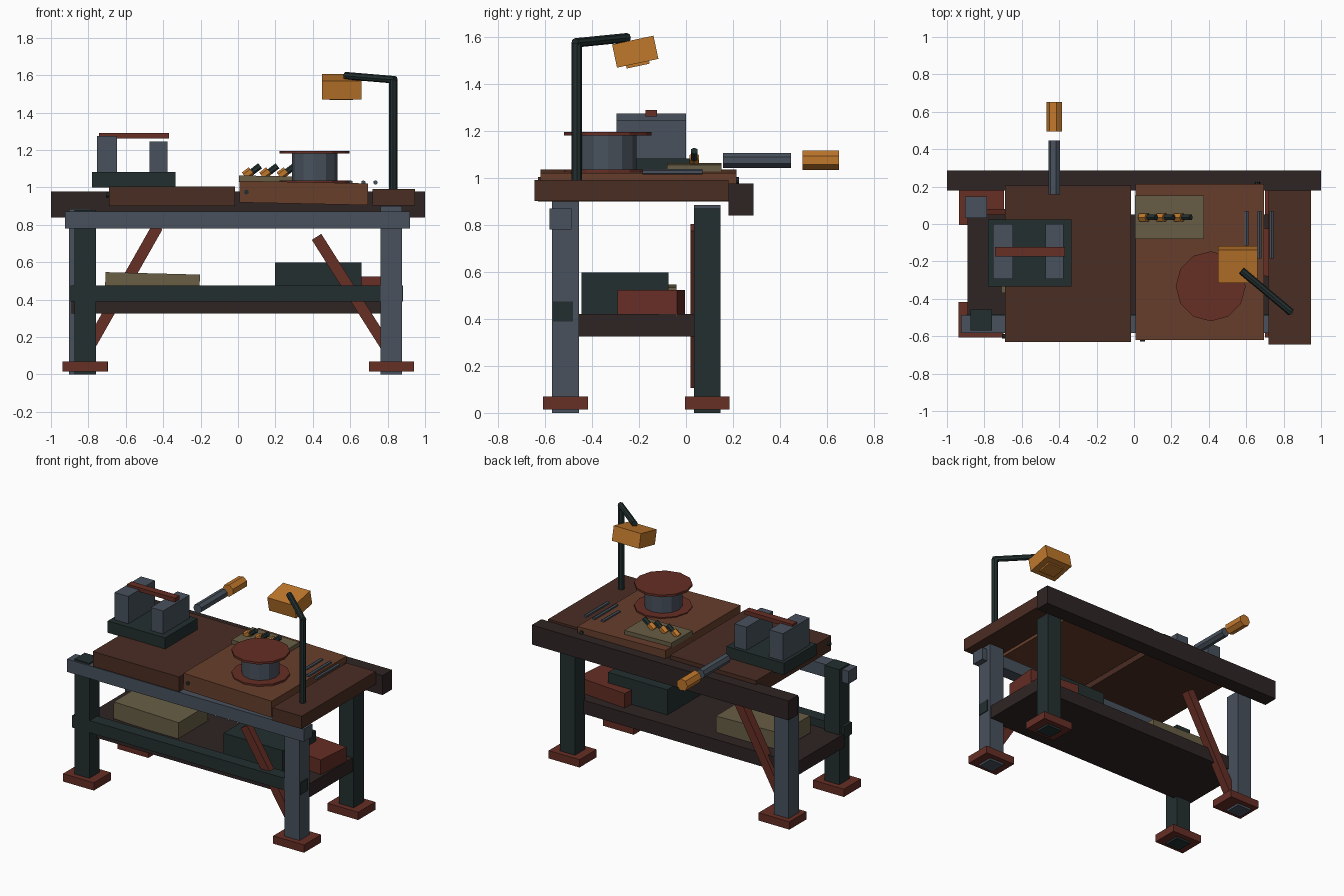
import bpy
from math import radians
from mathutils import Vector, Matrix

cube = bpy.data.objects.get("Cube")
if cube:
    bpy.data.objects.remove(cube, do_unlink=True)


def make_material(name, rgb):
    """Flat material from an sRGB 0-255 triple."""
    lin = [((c / 255 + 0.055) / 1.055) ** 2.4 for c in rgb]
    m = bpy.data.materials.new(name)
    m.use_nodes = True
    m.diffuse_color = (*lin, 1)
    shader = m.node_tree.nodes["Principled BSDF"]
    shader.inputs["Base Color"].default_value = (*lin, 1)
    shader.inputs["Roughness"].default_value = 0.9
    return m


slate = make_material("slate steel", (72, 81, 92))
dark_wood = make_material("dark wood", (74, 45, 35))
warm_wood = make_material("warm wood", (103, 62, 43))
charred = make_material("charred wood", (47, 36, 36))
red = make_material("oxide red", (102, 46, 37))
green = make_material("dark green", (35, 47, 47))
orange = make_material("orange", (192, 120, 44))
khaki = make_material("khaki", (104, 94, 69))


def box(name, mat, x, y, z, rot=(0, 0, 0)):
    """Box from (min, max) ranges, turned about its centre in degrees."""
    lo, hi = zip(x, y, z)
    lo, hi = Vector(lo), Vector(hi)
    bpy.ops.mesh.primitive_cube_add(size=1, location=(lo + hi) / 2,
                                    rotation=[radians(a) for a in rot])
    ob = bpy.context.object
    ob.scale = hi - lo
    ob.name = name
    ob.data.materials.append(mat)
    return ob


def rod(name, mat, a, b, radius, sides=8, spin=0):
    """Faceted cylinder between two points."""
    a, b = Vector(a), Vector(b)
    d = b - a
    bpy.ops.mesh.primitive_cylinder_add(vertices=sides, radius=radius, depth=d.length)
    ob = bpy.context.object
    ob.matrix_world = (Matrix.Translation((a + b) / 2)
                       @ d.to_track_quat('Z', 'Y').to_matrix().to_4x4()
                       @ Matrix.Rotation(radians(spin), 4, 'Z'))
    ob.name = name
    ob.data.materials.append(mat)
    return ob


def brace(name, mat, a, b, width, depth):
    """Square bar leaning in the x-z plane."""
    a, b = Vector(a), Vector(b)
    d = b - a
    bpy.ops.mesh.primitive_cube_add(size=1, location=(a + b) / 2,
                                    rotation=(0, Vector((d.z, d.x)).angle_signed(Vector((1, 0))), 0))
    ob = bpy.context.object
    ob.scale = (width, depth, d.length)
    ob.name = name
    ob.data.materials.append(mat)


# Legs and feet
for name, mat, x, y, top in (("front_right_leg", green, -0.817, -0.513, 0.88),
                             ("front_left_leg", slate, 0.82, -0.513, 0.90),
                             ("back_right_leg", slate, -0.845, 0.09, 0.885),
                             ("back_left_leg", green, 0.82, 0.09, 0.87)):
    box(name, mat, (x - 0.058, x + 0.058), (y - 0.057, y + 0.057), (0, top))
    fx = x + 0.03 if name == "back_right_leg" else x
    box(name.replace("leg", "foot"), red, (fx - 0.12, fx + 0.12),
        (y - 0.095, y + 0.095), (0.015, 0.07))

# Frame rails, shelf and braces
box("front_top_rail", slate, (-0.925, 0.92), (-0.582, -0.487), (0.78, 0.87))
box("front_lower_rail", green, (-0.895, 0.883), (-0.566, -0.48), (0.39, 0.475))
box("back_beam", charred, (-1, 1), (0.18, 0.287), (0.84, 0.977))
box("lower_shelf", charred, (-0.89, 0.87), (-0.49, 0.05), (0.325, 0.42))
brace("back_brace", red, (-0.81, 0.05, 0.12), (-0.43, 0.05, 0.79), 0.06, 0.06)
brace("front_brace", red, (0.81, -0.51, 0.12), (0.42, -0.51, 0.735), 0.06, 0.05)

# Work surface boards
box("right_board", dark_wood, (-0.69, -0.017), (-0.63, 0.205), (0.90, 1.005))
box("middle_board", warm_wood, (0.008, 0.695), (-0.62, 0.215), (0.912, 1.028), (0, 1.2, 0))
box("left_board", dark_wood, (0.72, 0.947), (-0.645, 0.18), (0.902, 0.992))
rod("front_bolt", green, (0.045, -0.6, 0.975), (0.045, -0.628, 0.975), 0.013)
rod("side_bolt", green, (-0.67, -0.6, 0.96), (-0.705, -0.6, 0.96), 0.013)
rod("back_bolt", green, (0.66, 0.2, 0.99), (0.66, 0.225, 0.99), 0.013)

# Boxes stored on the shelf
box("khaki_crate", khaki, (-0.71, -0.205), (-0.37, -0.04), (0.42, 0.54), (0, 1.5, 0))
box("green_crate", green, (0.198, 0.66), (-0.445, -0.075), (0.415, 0.597))
box("red_crate", red, (0.47, 0.86), (-0.275, -0.02), (0.41, 0.523), (0, 0, -5))

# Clamp with two jaws and a cross bar
box("clamp_base", green, (-0.78, -0.333), (-0.335, 0.025), (1.0, 1.083))
box("clamp_tall_jaw", slate, (-0.755, -0.648), (-0.295, 0), (1.08, 1.275))
box("clamp_short_jaw", slate, (-0.472, -0.377), (-0.295, 0), (1.08, 1.245))
box("clamp_bar", red, (-0.743, -0.37), (-0.173, -0.123), (1.262, 1.29))
rod("clamp_screw", slate, (-0.425, 0.157, 1.075), (-0.425, 0.447, 1.075), 0.033, 7, 13)
rod("clamp_grip", orange, (-0.425, 0.495, 1.075), (-0.425, 0.652, 1.075), 0.043, 7, 13)

# Cable spool
sx, sy = 0.41, -0.333
rod("spool_core", slate, (sx, sy, 1.03), (sx, sy, 1.185), 0.122, 12)
for name, z in (("spool_lower_disc", 1.022), ("spool_upper_disc", 1.18)):
    rod(name, red, (sx, sy, z), (sx, sy, z + 0.015), 0.187, 12)

# Tray of small tools
box("tool_tray", khaki, (0.006, 0.373), (-0.08, 0.152), (1.025, 1.06), (0, 1.2, 0))
for i in range(3):
    x = 0.035 + i * 0.093
    rod(f"tool_grip_{i + 1}", orange, (x, 0.035, 1.06), (x + 0.037, 0.035, 1.088), 0.024, 6)
    rod(f"tool_shaft_{i + 1}", green, (x + 0.03, 0.035, 1.075), (x + 0.083, 0.035, 1.115), 0.017, 6)

# Loose metal pins
for i, (x, y0) in enumerate(((0.602, -0.115), (0.67, -0.185), (0.735, -0.185))):
    rod(f"pin_{i + 1}", slate, (x, y0, 1.026), (x, 0.07, 1.026), 0.012, 6)

# Desk lamp
elbow = (0.83, -0.465, 1.575)
rod("lamp_post", green, (0.83, -0.465, 0.985), elbow, 0.022)
rod("lamp_arm", green, (0.84, -0.472, 1.575), (0.575, -0.25, 1.597), 0.02)
box("lamp_head", orange, (0.448, 0.66), (-0.306, -0.126), (1.487, 1.588), (12, 0, 0))
box("lamp_lens", orange, (0.49, 0.615), (-0.255, -0.155), (1.476, 1.49), (12, 0, 0))
